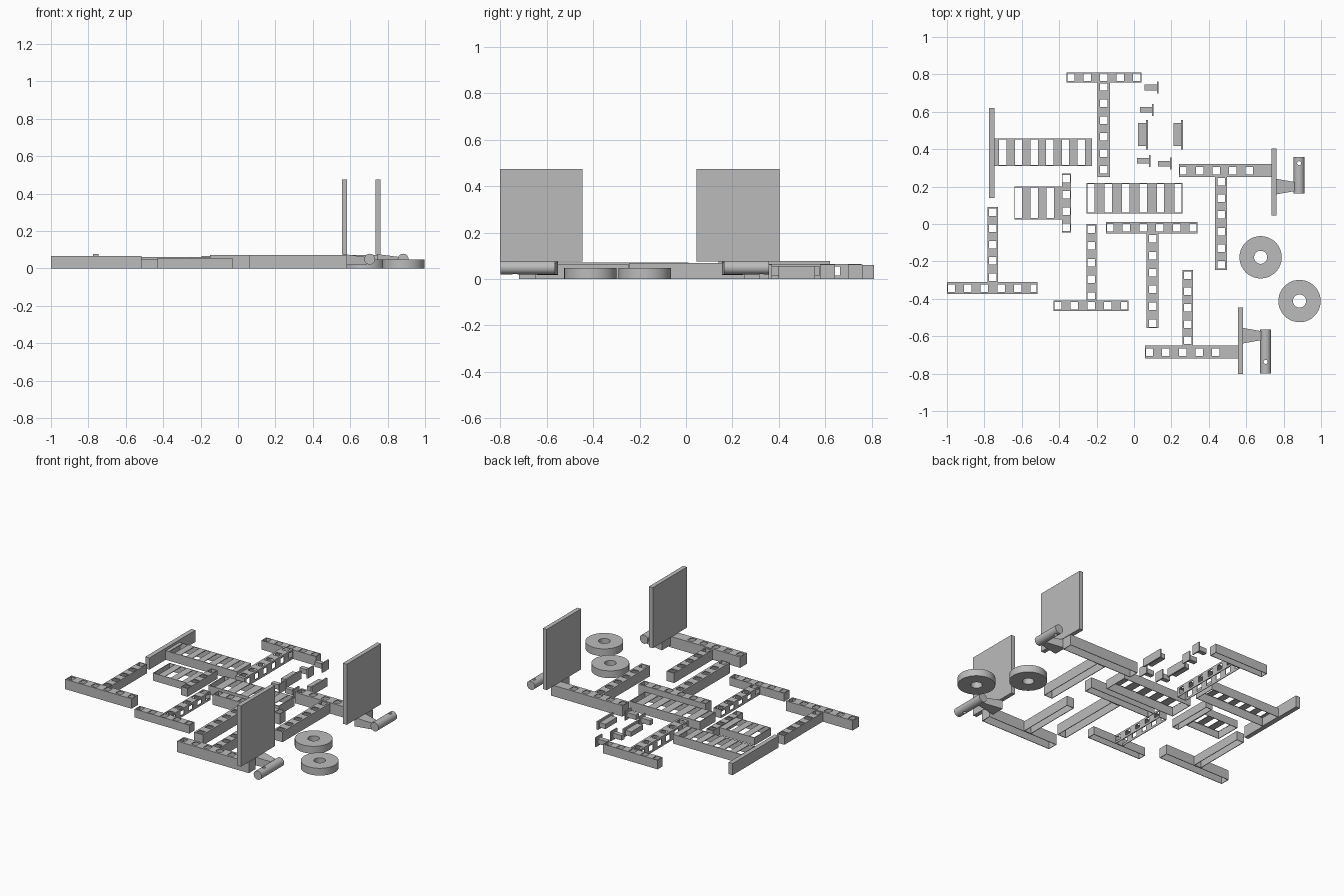
import bpy, bmesh, math

if "Cube" in bpy.data.objects:
    bpy.data.objects.remove(bpy.data.objects["Cube"])

grey = bpy.data.materials.new("plain grey")
grey.diffuse_color = (0.5, 0.5, 0.5, 1)
grey.use_nodes = True
grey.node_tree.nodes["Principled BSDF"].inputs["Base Color"].default_value = grey.diffuse_color


def finish(name, bm):
    me = bpy.data.meshes.new(name)
    bm.to_mesh(me)
    bm.free()
    me.materials.append(grey)
    ob = bpy.data.objects.new(name, me)
    bpy.context.collection.objects.link(ob)
    return ob


def box(name, x0, x1, y0, y1, z0, z1):
    bm = bmesh.new()
    bmesh.ops.create_cube(bm, size=1)
    for v in bm.verts:
        v.co = (x1 if v.co.x > 0 else x0, y1 if v.co.y > 0 else y0, z1 if v.co.z > 0 else z0)
    return finish(name, bm)


def channel(name, x0, x1, y0, y1, h, axis, first, last, n, half=0.02, across=0.02, windows=False):
    """Thin-walled channel, open below, with n rectangular holes along its axis."""
    u0, u1, v0, v1 = (x0, x1, y0, y1) if axis == 'x' else (y0, y1, x0, x1)
    first, last = min(first, last), max(first, last)
    mid = (v0 + v1) / 2
    us = [u0]
    for i in range(n):
        c = first + (last - first) * i / max(1, n - 1)
        us += [max(c - half, u0 + 0.005), min(c + half, u1 - 0.005)]
    us.append(u1)
    vs = [v0, mid - across, mid + across, v1]
    zs = [0, 0.014, h - 0.012, h]
    bm = bmesh.new()

    def quad(*pts):
        bm.faces.new([bm.verts.new((u, v, z) if axis == 'x' else (v, u, z)) for u, v, z in pts])

    for i in range(len(us) - 1):
        a, b = us[i], us[i + 1]
        hole = i % 2 == 1
        for j in range(3):
            c, d = vs[j], vs[j + 1]
            if not (hole and j == 1):
                quad((a, c, h), (b, c, h), (b, d, h), (a, d, h))
            e, f = zs[j], zs[j + 1]
            if not (hole and j == 1 and windows):
                for v in (v0, v1):
                    quad((a, v, e), (b, v, e), (b, v, f), (a, v, f))
    for j in range(3):
        for k in range(3):
            for u in (u0, u1):
                quad((u, vs[j], zs[k]), (u, vs[j + 1], zs[k]), (u, vs[j + 1], zs[k + 1]), (u, vs[j], zs[k + 1]))
    bmesh.ops.remove_doubles(bm, verts=bm.verts, dist=1e-5)
    bmesh.ops.recalc_face_normals(bm, faces=bm.faces)
    # make sure the deck faces up so the thickness grows inward
    if sum(f.normal.z for f in bm.faces) < 0:
        bmesh.ops.reverse_faces(bm, faces=bm.faces)
    ob = finish(name, bm)
    m = ob.modifiers.new("sheet", 'SOLIDIFY')
    m.thickness = 0.004
    m.offset = -1
    return ob


def grille(name, x0, x1, y0, y1, h, first, last, n):
    channel(name, x0, x1, y0, y1, h, 'x', first, last, n, 0.0195, (y1 - y0) / 2 - 0.006)


def smooth(ob):
    bpy.ops.object.select_all(action='DESELECT')
    ob.select_set(True)
    bpy.context.view_layer.objects.active = ob
    bpy.ops.object.shade_smooth_by_angle(angle=math.radians(35))


# T-shaped perforated beams
channel("back_beam", -0.36, 0.04, 0.757, 0.81, 0.06, 'x', -0.338, 0.015, 5)
channel("back_lattice", -0.195, -0.128, 0.25, 0.757, 0.065, 'y', 0.733, 0.29, 6, windows=True)
channel("left_beam", -1.0, -0.515, -0.375, -0.31, 0.065, 'x', -0.978, -0.533, 6)
channel("left_stem", -0.782, -0.728, -0.31, 0.09, 0.06, 'y', 0.064, -0.285, 5)
channel("front_beam", -0.43, -0.03, -0.465, -0.41, 0.055, 'x', -0.408, -0.05, 5)
channel("front_lattice", -0.255, -0.2, -0.41, 0.0, 0.055, 'y', -0.027, -0.385, 5, windows=True)
channel("middle_beam", -0.15, 0.34, -0.05, 0.01, 0.07, 'x', -0.13, 0.318, 6)
channel("middle_stem", 0.067, 0.132, -0.555, -0.05, 0.07, 'y', -0.08, -0.53, 6)

# slotted grilles with their cross pieces
grille("left_grille", -0.745, -0.225, 0.31, 0.457, 0.06, -0.702, -0.282, 6)
box("left_rail", -0.775, -0.745, 0.14, 0.62, 0, 0.077)
grille("small_grille", -0.64, -0.385, 0.025, 0.2, 0.05, -0.618, -0.448, 3)
channel("small_cross_beam", -0.385, -0.337, -0.045, 0.27, 0.055, 'y', 0.243, -0.018, 4)
grille("middle_grille", -0.255, 0.26, 0.055, 0.22, 0.06, -0.23, 0.235, 6)


# beams carrying an upright panel, arm and roller
def panel_unit(tag, bx0, bx1, by0, by1, py0, py1, arm_y, cx, cy0, cy1, hole_y):
    channel(tag + "_beam", bx0, bx1, by0, by1, 0.072, 'x', bx0 + 0.022, bx0 + 0.377, 5)
    box(tag + "_panel", bx1 - 0.028, bx1, py0, py1, 0.075, 0.475)
    # tapered arm
    arm = box(tag + "_arm", bx1 - 0.02, cx - 0.015, arm_y - 0.045, arm_y + 0.045, 0.018, 0.076)
    for v in arm.data.vertices:
        if v.co.x > cx - 0.02:
            v.co.y = arm_y + (v.co.y - arm_y) * 0.5
            v.co.z = 0.06 if v.co.z > 0.05 else 0.015 + 0.005
    # roller with a cross-drilled hole
    bpy.ops.mesh.primitive_cylinder_add(vertices=48, radius=0.029, depth=cy1 - cy0,
                                        location=(cx, (cy0 + cy1) / 2, 0.049), rotation=(math.pi / 2, 0, 0))
    roller = bpy.context.object
    roller.name = tag + "_roller"
    roller.data.materials.append(grey)
    bpy.ops.mesh.primitive_cylinder_add(vertices=24, radius=0.011, depth=0.2, location=(cx, hole_y, 0.049))
    cutter = bpy.context.object
    cutter.name = tag + "_hole_cutter"
    cutter.hide_render = True
    cutter.hide_viewport = True
    m = roller.modifiers.new("hole", 'BOOLEAN')
    m.object = cutter
    m.solver = 'EXACT'
    smooth(roller)


panel_unit("front_right", 0.06, 0.583, -0.72, -0.65, -0.803, -0.447, -0.597, 0.704, -0.8, -0.565, -0.737)
channel("front_right_stem", 0.26, 0.315, -0.65, -0.247, 0.065, 'y', -0.273, -0.622, 5)
panel_unit("back_right", 0.24, 0.763, 0.25, 0.32, 0.045, 0.403, 0.2, 0.883, 0.163, 0.357, 0.325)
channel("back_right_stem", 0.434, 0.497, -0.245, 0.25, 0.068, 'y', 0.225, -0.217, 6)

# ring weights
for i, (cx, cy) in enumerate([(0.677, -0.178), (0.885, -0.412)]):
    bm = bmesh.new()
    prof = [(0.035, 0), (0.113, 0), (0.113, 0.048), (0.035, 0.048)]
    vs = [bm.verts.new((r, 0, z)) for r, z in prof]
    es = [bm.edges.new((vs[k], vs[(k + 1) % 4])) for k in range(4)]
    bmesh.ops.spin(bm, geom=vs + es, cent=(0, 0, 0), axis=(0, 0, 1), angle=2 * math.pi, steps=64)
    bmesh.ops.remove_doubles(bm, verts=bm.verts, dist=1e-5)
    bmesh.ops.recalc_face_normals(bm, faces=bm.faces)
    ring = finish("ring_%d" % (i + 1), bm)
    ring.location = (cx, cy, 0)
    smooth(ring)

# small plugs: stem plus flange
for i, (x, y) in enumerate([(0.057, 0.73), (0.032, 0.61), (0.015, 0.338), (0.128, 0.323)]):
    box("plug_stem_%d" % (i + 1), x, x + 0.065, y - 0.015, y + 0.015, 0.015, 0.047)
    box("plug_flange_%d" % (i + 1), x + 0.065, x + 0.073, y - 0.032, y + 0.032, 0, 0.062)

# wide plugs
for i, x in enumerate([0.022, 0.21]):
    box("wide_plug_body_%d" % (i + 1), x, x + 0.042, 0.418, 0.54, 0.01, 0.042)
    box("wide_plug_flange_%d" % (i + 1), x + 0.042, x + 0.052, 0.398, 0.557, 0, 0.055)
